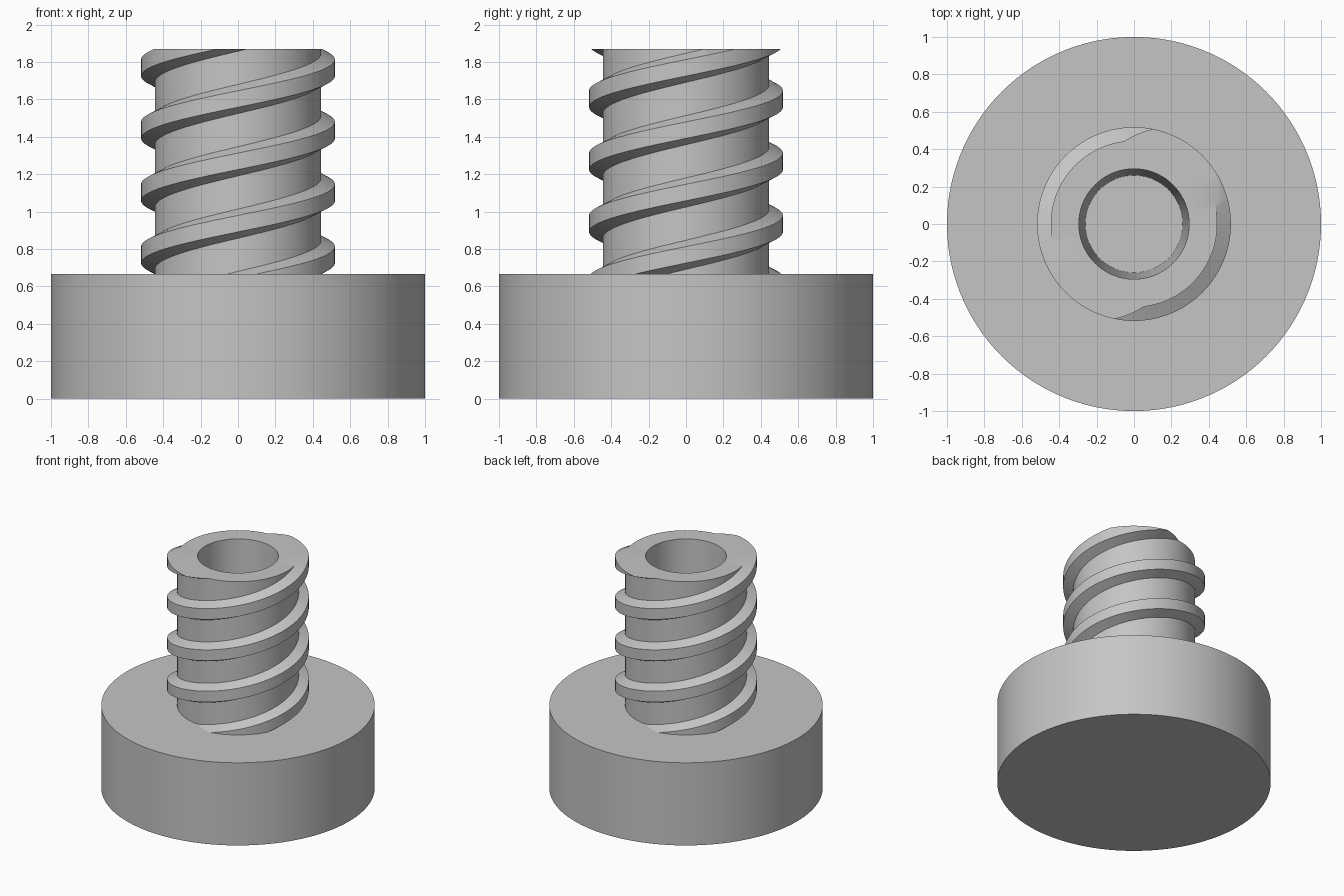
import bpy, bmesh, math

old = bpy.data.objects.get("Cube")
if old:
    bpy.data.objects.remove(old, do_unlink=True)

SEGS = 120
BASE_TOP, TOP = 0.667, 1.87
ROOT_R, CREST_R = 0.445, 0.518
PITCH, STARTS = 1 / 3, 2
PHASE = 0.102            # height of a thread centre at angle zero, modulo the pitch
HOLE_TOP_R, HOLE_FLOOR_R = 0.295, 0.26
THREAD = [(-0.078, ROOT_R), (-0.044, CREST_R), (0.044, CREST_R), (0.078, ROOT_R)]

grey = bpy.data.materials.new("plain grey")
grey.use_nodes = True
colour = (0.56, 0.56, 0.56, 1)
grey.diffuse_color = colour
grey.node_tree.nodes["Principled BSDF"].inputs["Base Color"].default_value = colour


def finish(name, bm):
    mesh = bpy.data.meshes.new(name)
    bm.to_mesh(mesh)
    bm.free()
    obj = bpy.data.objects.new(name, mesh)
    bpy.context.collection.objects.link(obj)
    mesh.materials.append(grey)
    bpy.ops.object.select_all(action="DESELECT")
    obj.select_set(True)
    bpy.context.view_layer.objects.active = obj
    bpy.ops.object.shade_smooth_by_angle(angle=math.radians(30))


def polar(bm, r, angle, z):
    return bm.verts.new((r * math.cos(angle), r * math.sin(angle), z))


def bridge(bm, a, b):
    for i in range(len(a) - 1):
        bm.faces.new((a[i], b[i], b[i + 1], a[i + 1]))


# Round head
bm = bmesh.new()
bmesh.ops.create_cone(bm, cap_ends=True, segments=SEGS, radius1=1, radius2=1, depth=BASE_TOP)
bmesh.ops.translate(bm, verts=bm.verts, vec=(0, 0, BASE_TOP / 2))
finish("round_base", bm)

# Threaded outer wall: the thread profile swept upward around the axis
bm = bmesh.new()
columns = []
for i in range(SEGS + 1):
    angle = math.tau * i / SEGS
    rise = PHASE + PITCH * STARTS * i / SEGS
    columns.append([polar(bm, r, angle, rise + k * PITCH + dz)
                    for k in range(-2, 8) for dz, r in THREAD])
for a, b in zip(columns, columns[1:]):
    bridge(bm, a, b)
bmesh.ops.remove_doubles(bm, verts=bm.verts, dist=0.0005)

# Trim the wall level at the head and at the tip
for height, side in ((TOP, 1), (BASE_TOP, -1)):
    bmesh.ops.bisect_plane(bm, geom=bm.verts[:] + bm.edges[:] + bm.faces[:], dist=0.00001,
                           plane_co=(0, 0, height), plane_no=(0, 0, side), clear_outer=True)

# Tapered blind hole
rings = [[polar(bm, r, math.tau * i / SEGS, z) for i in range(SEGS)]
         for r, z in ((HOLE_TOP_R, TOP), (HOLE_FLOOR_R, BASE_TOP + 0.001))]
bridge(bm, rings[0] + rings[0][:1], rings[1] + rings[1][:1])
bm.faces.new(rings[1])

# Flat rim between the hole and the thread outline
rim = [e for e in bm.edges if e.is_boundary and all(abs(v.co.z - TOP) < 0.0005 for v in e.verts)]
bmesh.ops.triangle_fill(bm, use_beauty=True, edges=rim, normal=(0, 0, 1))
bmesh.ops.recalc_face_normals(bm, faces=bm.faces)
finish("threaded_shaft", bm)
